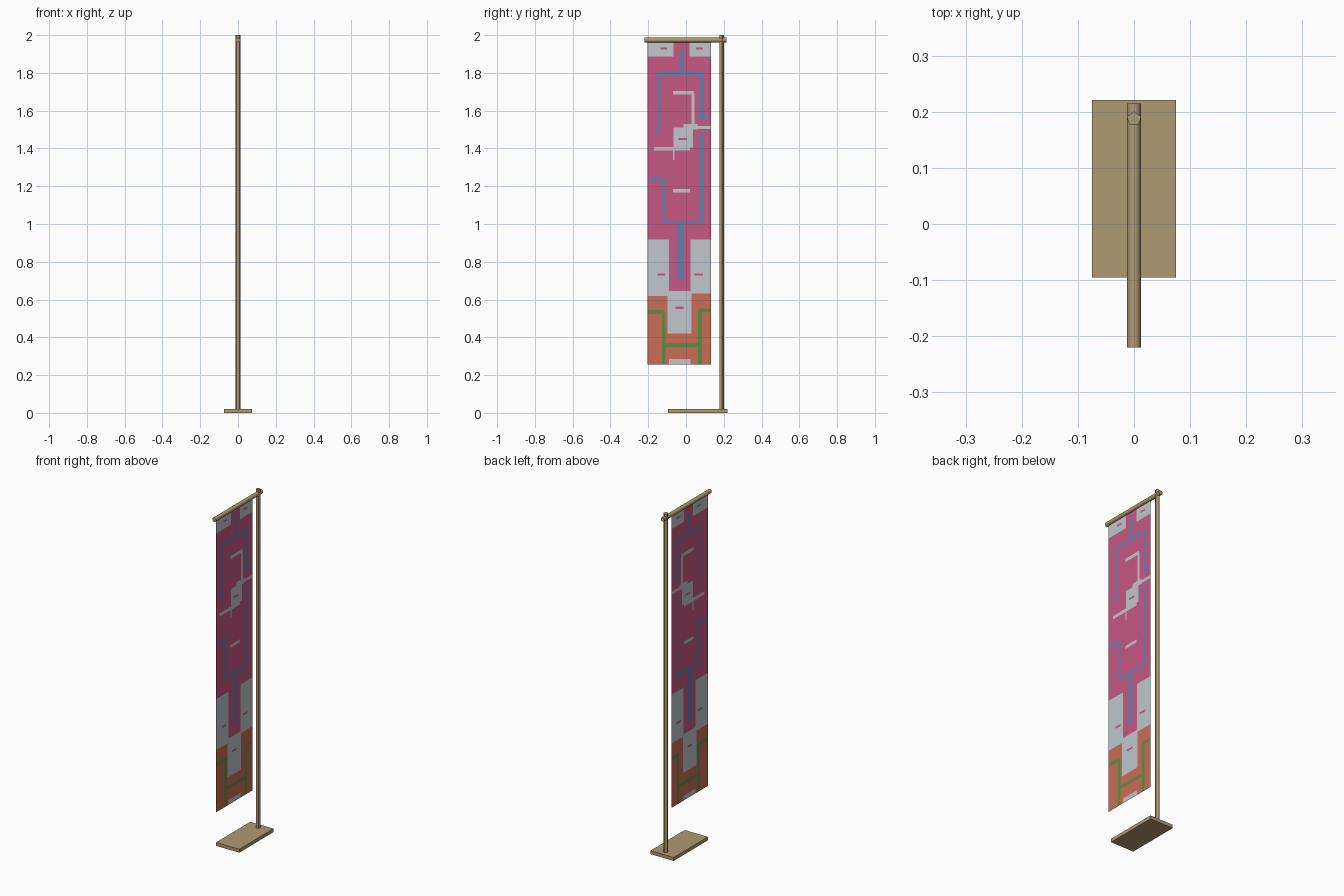
import bpy, bmesh, math
from mathutils import Matrix

if "Cube" in bpy.data.objects:
    bpy.data.objects.remove(bpy.data.objects["Cube"])


def material(name, rgb):
    m = bpy.data.materials.new(name)
    m.diffuse_color = (*rgb, 1)
    m.use_nodes = True
    m.node_tree.nodes["Principled BSDF"].inputs["Base Color"].default_value = m.diffuse_color
    return m


WOOD = material("tan wood", (0.43, 0.32, 0.17))
PINK, GREY, ORANGE, GREEN, BLUE = range(5)
CLOTH = [material("pink cloth", (0.571, 0.098, 0.223)),
         material("pale grey cloth", (0.533, 0.571, 0.604)),
         material("orange cloth", (0.591, 0.15, 0.089)),
         material("green cloth", (0.102, 0.275, 0.061)),
         material("blue cloth", (0.127, 0.216, 0.434))]


def make_object(name, bm, mats):
    me = bpy.data.meshes.new(name)
    bm.to_mesh(me)
    bm.free()
    for m in mats:
        me.materials.append(m)
    ob = bpy.data.objects.new(name, me)
    bpy.context.collection.objects.link(ob)
    return ob


def rod(name, sides, radius, length, matrix):
    bm = bmesh.new()
    bmesh.ops.create_cone(bm, cap_ends=True, segments=sides, radius1=radius,
                          radius2=radius, depth=length, matrix=matrix)
    return make_object(name, bm, [WOOD])


# Base slab
bm = bmesh.new()
bmesh.ops.create_cube(bm, size=1, matrix=Matrix.Translation((0, 0.063, 0.01))
                      @ Matrix.Diagonal((0.15, 0.316, 0.02, 1)))
make_object("base", bm, [WOOD])

# Five-sided pole and round crossbar
rod("pole", 5, 0.0135, 1.985, Matrix.Translation((0, 0.187, 1.0075)))
bar = rod("crossbar", 12, 0.0125, 0.435,
          Matrix.Translation((0, -0.0025, 1.974)) @ Matrix.Rotation(math.pi / 2, 4, 'X'))
for p in bar.data.polygons:
    p.use_smooth = len(p.vertices) == 4

# Cloth: painted patches as cut faces, later patches lie over earlier ones
L, R, B, T = -0.204, 0.132, 0.257, 1.966
patches = {
    "ground": [(PINK, L, R, B, T)],
    "top corners": [(GREY, L, -.066, 1.886, T), (GREY, .019, R, 1.886, T),
                    (PINK, -.135, -.1, 1.924, 1.935), (PINK, .053, .09, 1.924, 1.935)],
    "blue lines": [(BLUE, -.034, -.013, 1.80, 1.923), (BLUE, -.15, .092, 1.79, 1.807),
                   (BLUE, -.15, -.135, 1.47, 1.80), (BLUE, .075, .092, 1.56, 1.80)],
    "blue lines lower": [(BLUE, .075, .12, 1.555, 1.573), (BLUE, .073, .089, 1.0, 1.48),
                         (BLUE, -.12, .089, 1.0, 1.016), (BLUE, -.124, -.108, 1.0, 1.24),
                         (BLUE, -.188, -.108, 1.225, 1.243)],
    "centre emblem": [(GREY, -.07, .042, 1.685, 1.705), (GREY, .03, .045, 1.5, 1.69),
                      (GREY, -.066, .038, 1.405, 1.51), (GREY, -.012, .06, 1.5, 1.53),
                      (GREY, .03, R, 1.503, 1.52), (GREY, -.17, .02, 1.388, 1.408)],
    "emblem details": [(GREY, -.068, -.06, 1.34, 1.39), (PINK, -.04, .005, 1.445, 1.456),
                       (GREY, -.07, .02, 1.167, 1.185)],
    "lower band": [(GREY, L, R, B, .918), (PINK, -.09, .024, .645, .918),
                   (BLUE, -.045, -.013, .705, 1.005),
                   (PINK, -.15, -.11, .727, .739), (PINK, .045, .09, .727, .739)],
    "foot": [(ORANGE, L, -.098, B, .62), (ORANGE, .03, R, B, .632),
             (ORANGE, -.098, .03, B, .42), (GREY, -.09, .024, B, .285),
             (PINK, -.055, -.013, .551, .562)],
    "green lines": [(GREEN, -.127, -.108, B, .535), (GREEN, L, -.12, .523, .545),
                    (GREEN, .063, .085, B, .54), (GREEN, .07, R, .535, .553),
                    (GREEN, -.12, .08, .35, .37)],
}
flat = [p for group in patches.values() for p in group]
ys = sorted({v for p in flat for v in p[1:3]})
zs = sorted({v for p in flat for v in p[3:5]})
bm = bmesh.new()
grid = [[bm.verts.new((0, y, z)) for y in ys] for z in zs]
for j in range(len(zs) - 1):
    for i in range(len(ys) - 1):
        f = bm.faces.new((grid[j][i], grid[j][i + 1], grid[j + 1][i + 1], grid[j + 1][i]))
        c = f.calc_center_median()
        for colour, y0, y1, z0, z1 in flat:
            if y0 < c.y < y1 and z0 < c.z < z1:
                f.material_index = colour
make_object("banner_cloth", bm, CLOTH)
